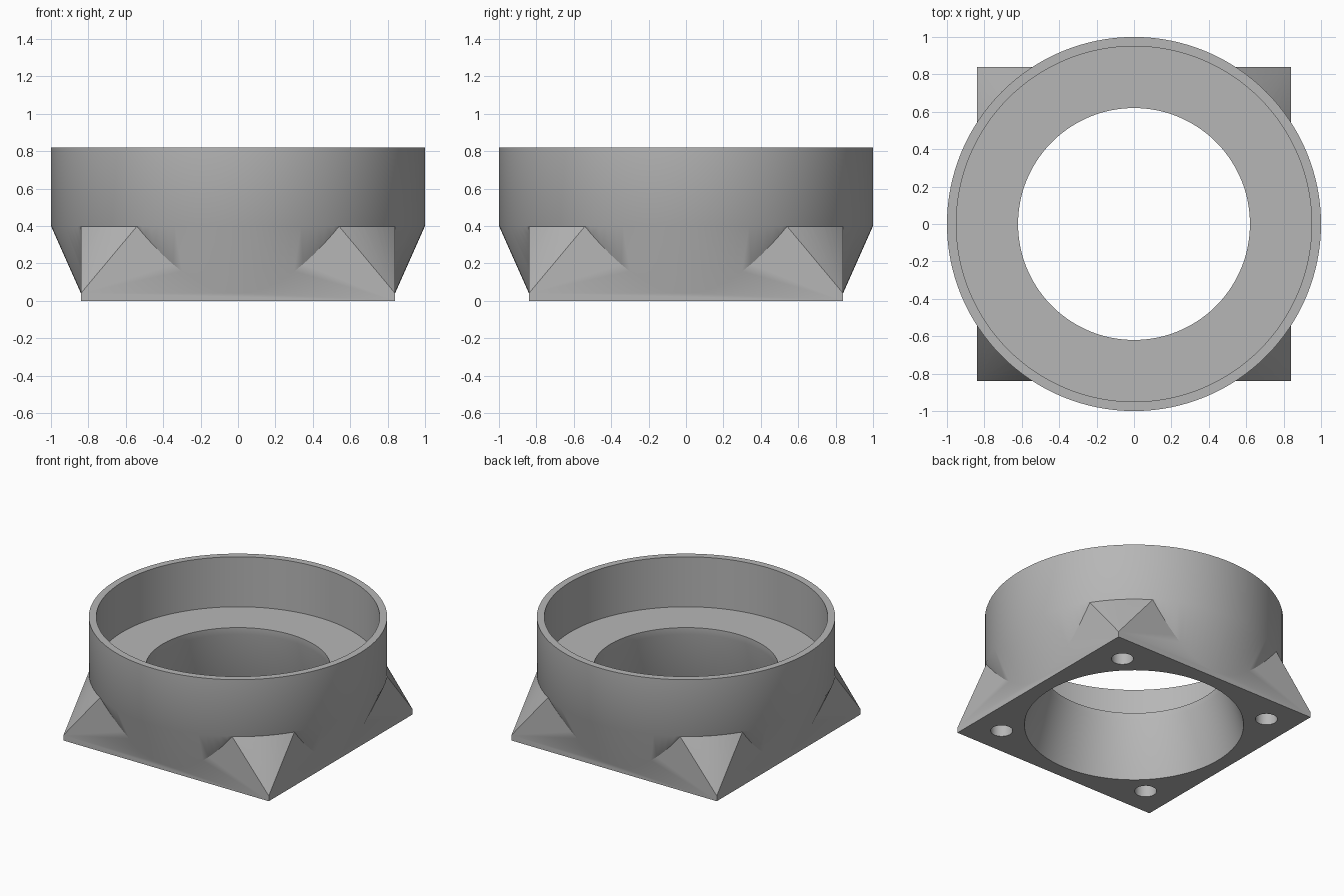
import bpy, bmesh, math

SEG = 128
HALF = 0.84          # half width of the square flange
SHOULDER = 0.40      # height where the flare meets the straight wall

if "Cube" in bpy.data.objects:
    bpy.data.objects.remove(bpy.data.objects["Cube"], do_unlink=True)

grey = bpy.data.materials.new("matte_grey")
grey.use_nodes = True
colour = (0.47, 0.47, 0.47, 1)
grey.diffuse_color = colour
grey.node_tree.nodes["Principled BSDF"].inputs["Base Color"].default_value = colour


def add_object(name, bm):
    bmesh.ops.recalc_face_normals(bm, faces=bm.faces)
    mesh = bpy.data.meshes.new(name)
    bm.to_mesh(mesh)
    bm.free()
    mesh.materials.append(grey)
    obj = bpy.data.objects.new(name, mesh)
    bpy.context.collection.objects.link(obj)
    return obj


def circle(radius, segments=SEG):
    return [(radius * math.cos(2 * math.pi * i / segments),
             radius * math.sin(2 * math.pi * i / segments)) for i in range(segments)]


def turned(name, profile, centre=(0, 0), segments=SEG):
    """Capped solid turned from (radius, height) pairs."""
    bm = bmesh.new()
    rings = [[bm.verts.new((x + centre[0], y + centre[1], z))
              for x, y in circle(r, segments)] for r, z in profile]
    for low, high in zip(rings, rings[1:]):
        for i in range(segments):
            j = (i + 1) % segments
            bm.faces.new((low[i], low[j], high[j], high[i]))
    bm.faces.new(rings[0][::-1])
    bm.faces.new(rings[-1])
    return add_object(name, bm)


def combine(target, other, operation):
    mod = target.modifiers.new(operation.lower(), "BOOLEAN")
    mod.operation, mod.solver, mod.object = operation, "EXACT", other
    bpy.context.view_layer.objects.active = target
    bpy.ops.object.modifier_apply(modifier=mod.name)
    bpy.data.objects.remove(other, do_unlink=True)


# Round cup with a flared lower wall
adapter = turned("flanged_ring_adapter", [(0.831, 0.02), (1, SHOULDER), (1, 0.82)])

# Square flange whose corners taper up to the cup wall
bm = bmesh.new()
for sx in (-1, 1):
    for sy in (-1, 1):
        for z in (0, 0.04):
            bm.verts.new((sx * HALF, sy * HALF, z))
reach = math.sqrt(0.998 ** 2 - HALF ** 2)
for x, y in circle(0.998):
    if max(abs(x), abs(y)) < HALF - 0.005:
        bm.verts.new((x, y, SHOULDER))
for sx in (-1, 1):
    for sy in (-1, 1):
        bm.verts.new((sx * HALF, sy * reach, SHOULDER))
        bm.verts.new((sx * reach, sy * HALF, SHOULDER))
bmesh.ops.convex_hull(bm, input=bm.verts)
bmesh.ops.dissolve_limit(bm, angle_limit=0.002, verts=bm.verts, edges=bm.edges)
combine(adapter, add_object("square_flange", bm), "UNION")

# Stepped bore: tapered throat, short lip, wide upper seat
bore = turned("bore", [(0.749, -0.05), (0.62, 0.40), (0.62, 0.45),
                       (0.95, 0.45), (0.95, 0.90)])
combine(adapter, bore, "DIFFERENCE")

# Blind screw holes in the four corners
for sx in (-1, 1):
    for sy in (-1, 1):
        hole = turned("screw_hole", [(0.074, -0.05), (0.074, 0.3)],
                      (sx * 0.63, sy * 0.63), 32)
        combine(adapter, hole, "DIFFERENCE")

# Smooth the walls, keep the rims crisp
bpy.ops.object.select_all(action="DESELECT")
adapter.select_set(True)
bpy.context.view_layer.objects.active = adapter
bpy.ops.object.shade_smooth_by_angle(angle=math.radians(30))
